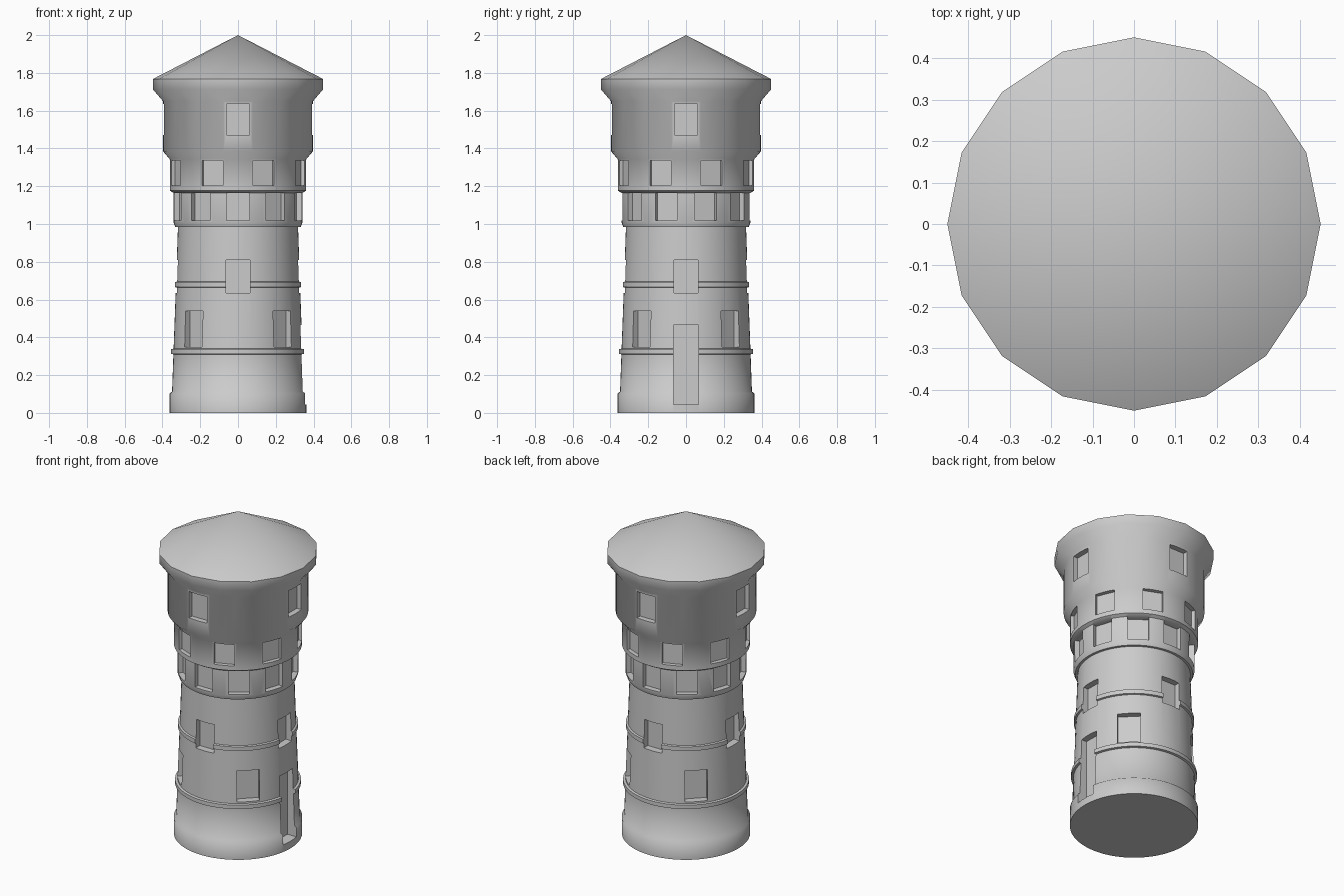
import bpy, bmesh, math
from mathutils import Matrix, Vector

if "Cube" in bpy.data.objects:
    bpy.data.objects.remove(bpy.data.objects["Cube"])

SEG = 64      # round masonry
ROOF = 16     # faceted roof

stone = bpy.data.materials.new("grey_stone")
stone.diffuse_color = (0.6, 0.6, 0.6, 1)
stone.use_nodes = True
stone.node_tree.nodes["Principled BSDF"].inputs["Base Color"].default_value = stone.diffuse_color


def ring(bm, r, z, n):
    # first vertex faces the front (-y)
    return [bm.verts.new((r * math.sin(2 * math.pi * i / n),
                          -r * math.cos(2 * math.pi * i / n), z)) for i in range(n)]


def bridge(bm, a, b):
    n = len(a)
    for i in range(n):
        j = (i + 1) % n
        bm.faces.new((a[i], a[j], b[j], b[i]))


def finish(bm, name):
    bmesh.ops.recalc_face_normals(bm, faces=bm.faces)
    me = bpy.data.meshes.new(name)
    bm.to_mesh(me)
    bm.free()
    ob = bpy.data.objects.new(name, me)
    bpy.context.collection.objects.link(ob)
    me.materials.append(stone)
    return ob


# tower wall profile (radius, height)
profile = [
    (0.362, 0), (0.362, 0.103), (0.349, 0.113),                      # plinth
    (0.342, 0.31), (0.355, 0.313), (0.355, 0.337), (0.341, 0.34),    # lower ring
    (0.329, 0.663), (0.339, 0.666), (0.339, 0.692), (0.328, 0.695),  # upper ring
    (0.318, 0.983), (0.332, 0.984), (0.341, 1.008),                  # first gallery
    (0.342, 1.165), (0.361, 1.177), (0.361, 1.342),                  # second gallery
    (0.397, 1.385), (0.397, 1.65),                                   # top storey
]
bm = bmesh.new()
rings = [ring(bm, r, z, SEG) for r, z in profile]
bm.faces.new(rings[0])
for a, b in zip(rings, rings[1:]):
    bridge(bm, a, b)

# flared eave: round wall fanned out to the faceted roof edge
low, top = rings[-1], ring(bm, 0.45, 1.712, ROOF)
step = SEG // ROOF
for k in range(ROOF):
    for i in range(-step // 2, step // 2):
        bm.faces.new((low[(k * step + i) % SEG], low[(k * step + i + 1) % SEG], top[k]))
    bm.faces.new((low[k * step + step // 2], top[(k + 1) % ROOF], top[k]))

# roof fascia and cone
edge = ring(bm, 0.45, 1.768, ROOF)
bridge(bm, top, edge)
apex = bm.verts.new((0, 0, 2))
for k in range(ROOF):
    bm.faces.new((edge[k], edge[(k + 1) % ROOF], apex))
tower = finish(bm, "water_tower")

# window and door recesses: count, first angle, width, z low, z high, pane distance
rows = [
    (1, 90, 0.13, 0.045, 0.465, 0.295),    # door
    (4, 45, 0.13, 0.35, 0.54, 0.294),
    (4, 0, 0.125, 0.635, 0.81, 0.285),
    (10, 0, 0.12, 1.018, 1.165, 0.306),
    (8, 22.5, 0.12, 1.205, 1.337, 0.335),
    (4, 0, 0.124, 1.47, 1.634, 0.362),
]
bm = bmesh.new()
for count, start, w, z0, z1, pane in rows:
    for k in range(count):
        rot = Matrix.Rotation(math.radians(start + 360 * k / count), 4, 'Z')
        box = Matrix.Translation((0, -pane - 0.06, (z0 + z1) / 2)) @ \
            Matrix.Diagonal((w, 0.12, z1 - z0, 1))
        bmesh.ops.create_cube(bm, size=1, matrix=rot @ box)
cutter = finish(bm, "recess_cutter")
cutter.hide_render = True

mod = tower.modifiers.new("recesses", 'BOOLEAN')
mod.operation = 'DIFFERENCE'
mod.solver = 'EXACT'
mod.object = cutter
bpy.context.view_layer.objects.active = tower
tower.select_set(True)
bpy.ops.object.modifier_apply(modifier=mod.name)
bpy.data.objects.remove(cutter)
bpy.ops.object.shade_smooth_by_angle(angle=math.radians(55))
